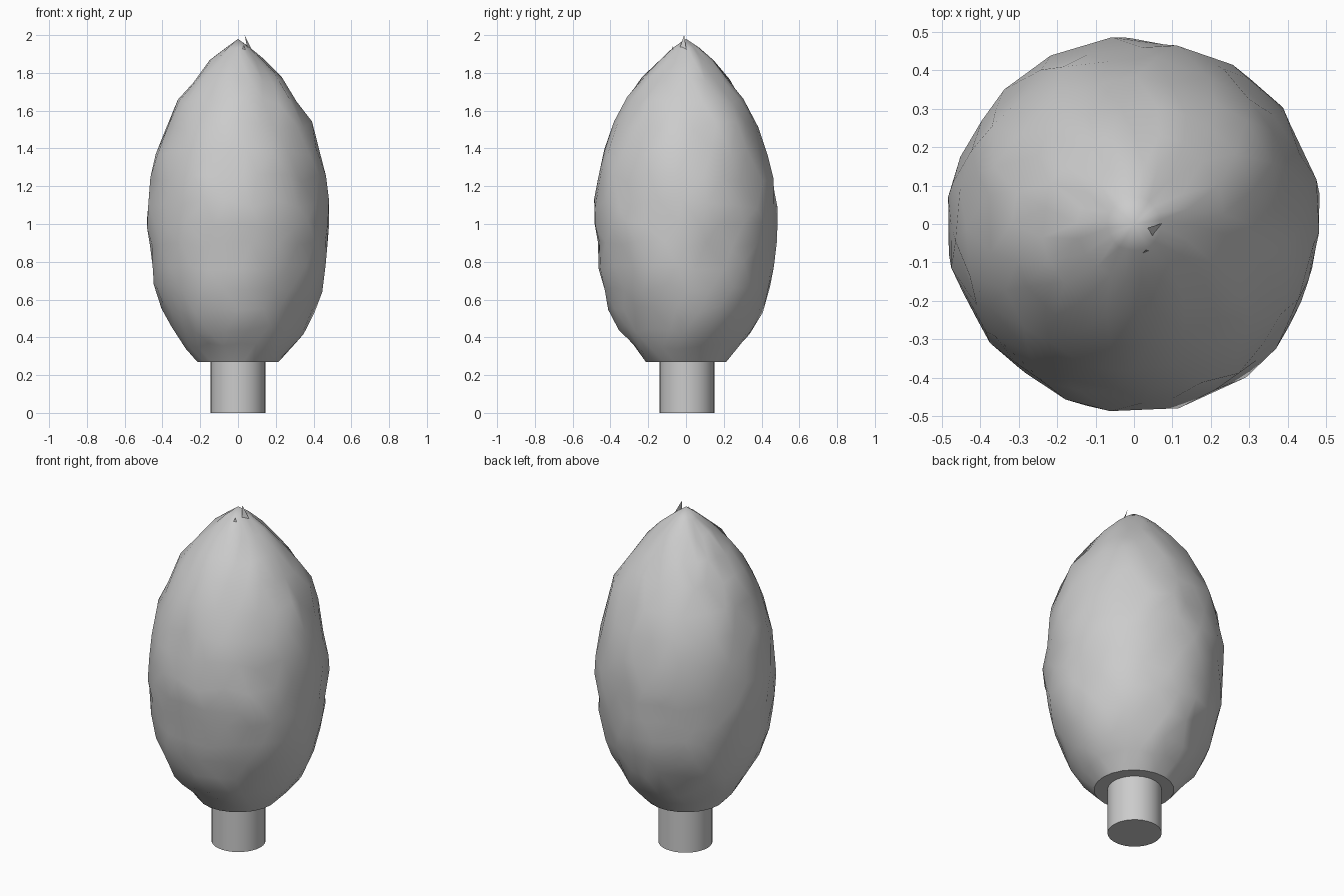
import bpy, bmesh, math, random
from mathutils import Vector

random.seed(7)
if "Cube" in bpy.data.objects:
    bpy.data.objects.remove(bpy.data.objects["Cube"], do_unlink=True)

# One plain grey for everything
grey = bpy.data.materials.new("plain grey")
grey.use_nodes = True
GREY = (0.6, 0.6, 0.6, 1.0)
grey.diffuse_color = GREY
grey.node_tree.nodes["Principled BSDF"].inputs["Base Color"].default_value = GREY


def finish(bm, name, angle):
    """Turn a bmesh into a named, coloured, shaded object."""
    bmesh.ops.recalc_face_normals(bm, faces=bm.faces)
    mesh = bpy.data.meshes.new(name)
    bm.to_mesh(mesh)
    bm.free()
    obj = bpy.data.objects.new(name, mesh)
    bpy.context.collection.objects.link(obj)
    mesh.materials.append(grey)
    bpy.ops.object.select_all(action='DESELECT')
    obj.select_set(True)
    bpy.context.view_layer.objects.active = obj
    bpy.ops.object.shade_smooth_by_angle(angle=math.radians(angle))
    return obj


# Foliage: a lathed egg with a pointed top and a crumpled surface
PROFILE = [(0.27, 0.215), (0.35, 0.285), (0.44, 0.352), (0.55, 0.405),
           (0.66, 0.442), (0.78, 0.464), (0.89, 0.477), (1.00, 0.486),
           (1.11, 0.483), (1.24, 0.468), (1.38, 0.440), (1.52, 0.388),
           (1.65, 0.318), (1.76, 0.240), (1.86, 0.148), (1.93, 0.070)]
SIDES = 22
bm = bmesh.new()
rings = []
for i, (z, r) in enumerate(PROFILE):
    wobble = 0.0 if i == 0 else min(1.0, r / 0.35)
    ring = []
    for k in range(SIDES):
        a = 2 * math.pi * (k + 0.5 * (i % 2) + random.uniform(-0.22, 0.22) * wobble) / SIDES
        rr = r + random.uniform(-0.013, 0.009) * wobble
        zz = z + random.uniform(-0.025, 0.025) * wobble
        ring.append(bm.verts.new((rr * math.cos(a), rr * math.sin(a), zz)))
    rings.append(ring)

# Staggered triangles between neighbouring rings
for i in range(len(rings) - 1):
    lo, hi = rings[i], rings[i + 1]
    for k in range(SIDES):
        n = (k + 1) % SIDES
        if i % 2 == 0:
            bm.faces.new((lo[k], lo[n], hi[k]))
            bm.faces.new((lo[n], hi[n], hi[k]))
        else:
            bm.faces.new((lo[k], hi[n], hi[k]))
            bm.faces.new((lo[k], lo[n], hi[n]))
tip = bm.verts.new((0, 0, 1.98))
for k in range(SIDES):
    bm.faces.new((rings[-1][k], rings[-1][(k + 1) % SIDES], tip))
bm.faces.new(rings[0])
finish(bm, "foliage", 35)

# Loose leaf shards at the top
SHARDS = [((0.035, -0.01, 2.0), (0.06, -0.05, 1.88), (0.10, 0.01, 1.87)),
          ((0.03, -0.068, 1.945), (0.00, -0.10, 1.86), (0.07, -0.07, 1.86))]
for i, pts in enumerate(SHARDS):
    bm = bmesh.new()
    verts = [bm.verts.new(p) for p in pts]
    base = bm.verts.new((Vector(pts[1]) + Vector(pts[2])) / 2 * 0.98)
    for tri in ((0, 1, 2), (0, 2, 3), (0, 3, 1), (1, 3, 2)):
        bm.faces.new([verts[j] if j < 3 else base for j in tri])
    finish(bm, f"leaf_shard_{i + 1}", 20)

# Trunk: a short round post
bm = bmesh.new()
bmesh.ops.create_cone(bm, cap_ends=True, segments=32, radius1=0.145, radius2=0.145, depth=0.32)
bmesh.ops.translate(bm, verts=bm.verts, vec=(0, 0.005, 0.16))
finish(bm, "trunk", 40)
